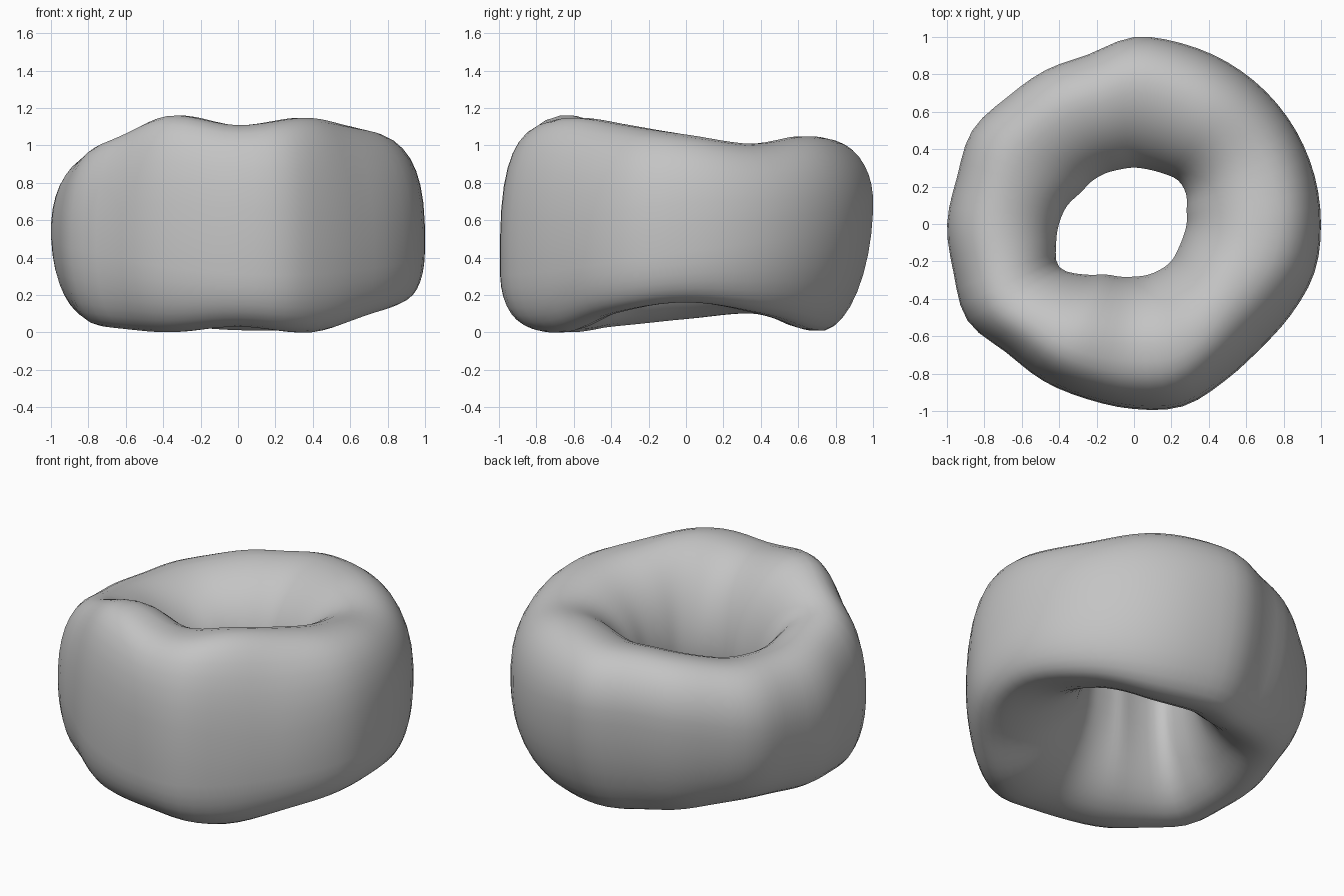
import bpy
import bmesh
from math import sin, cos, pi, floor, copysign

default_cube = bpy.data.objects.get("Cube")
if default_cube:
    bpy.data.objects.remove(default_cube, do_unlink=True)

# Outlines seen from above: radius at even steps of angle, counterclockwise from +x
OUTER = [1, 1, 1, 1, 1, 1, 1, .94, .95, .96, 1, .98,
         1, 1, 1.03, .97, .97, .97, .99, 1.01, .97, .95, .97, 1]
HOLE = [.28, .29, .32, .33, .31, .3, .3, .3, .31, .32, .33, .37,
        .4, .43, .46, .38, .31, .29, .28, .28, .28, .28, .27, .27]

# Heights around the ring: crest, underside, and widest level of the outer wall
CREST = [1.06, 1.01, 1.05, 1.03, 1, .95, .95, 1.02, 1.16, 1.11, 1.15, 1.11]
UNDERSIDE = [.16, .1, .02, .01, .04, .1, .07, .03, 0, .03, 0, .1]
BULGE = [.48, .55, .62, .7, .68, .6, .55, .5, .42, .36, .36, .4]

# How far out the crest and the underside ridge lie between hole and outer wall
CREST_PLACE = [.52, .52, .58, .62, .62, .6, .55, .55, .6, .55, .57, .5]
UNDERSIDE_PLACE = [.75, .7, .62, .6, .58, .58, .58, .6, .62, .66, .7, .75]

# Squareness of the shoulders and lower edge at eight directions
SHOULDER = [2.7, 2.3, 2.1, 2.1, 2.1, 2.4, 3, 2.3]
LOWER_EDGE = [2.6, 2.1, 1.9, 2, 2.1, 2.3, 2.5, 2.3]

HOLE_LEVEL = 0.6
SEGMENTS = 72
SIDES = 36


def around(values, turn):
    """Smooth periodic curve through evenly spaced values; turn runs 0 to 1."""
    count = len(values)
    position = turn * count
    i = floor(position)
    t = position - i
    a, b, c, d = (values[(i + k) % count] for k in (-1, 0, 1, 2))
    return b + t * (c - a + t * (2*a - 5*b + 4*c - d + t * (3*(b - c) + d - a))) / 2


def rounded(value, power):
    """Superellipse coordinate: a higher power gives squarer corners."""
    return copysign(abs(value) ** (2 / power), value)


def section_point(turn, angle):
    """Radius and height of one point on the ring's cross-section."""
    outer, hole = around(OUTER, turn), around(HOLE, turn)
    c, s = cos(angle), sin(angle)
    outside, upper = c > 0, s > 0
    place = around(CREST_PLACE if upper else UNDERSIDE_PLACE, turn)
    ridge = hole + place * (outer - hole)
    if outside:
        power = around(SHOULDER if upper else LOWER_EDGE, turn)
        level, reach = around(BULGE, turn), outer - ridge
    else:
        power = 1.9
        level, reach = HOLE_LEVEL, ridge - hole
    rise = around(CREST, turn) - level if upper else level - around(UNDERSIDE, turn)
    return ridge + reach * rounded(c, power), level + rise * rounded(s, power)


# Clay material
clay = bpy.data.materials.new("grey clay")
clay.use_nodes = True
grey = (0.55, 0.55, 0.55, 1)
clay.diffuse_color = grey
clay.node_tree.nodes["Principled BSDF"].inputs["Base Color"].default_value = grey

# Sweep the changing cross-section into a closed ring
bm = bmesh.new()
rings = []
for i in range(SEGMENTS):
    turn = i / SEGMENTS
    ring = []
    for j in range(SIDES):
        # Half-step offset keeps points off the seams between the four quarters
        radius, height = section_point(turn, 2 * pi * (j + 0.5) / SIDES)
        ring.append(bm.verts.new((radius * cos(2 * pi * turn),
                                  radius * sin(2 * pi * turn), height)))
    rings.append(ring)
for i, ring in enumerate(rings):
    following = rings[(i + 1) % SEGMENTS]
    for j in range(SIDES):
        k = (j + 1) % SIDES
        bm.faces.new((ring[j], following[j], following[k], ring[k]))
bmesh.ops.recalc_face_normals(bm, faces=bm.faces)

mesh = bpy.data.meshes.new("lumpy_ring")
bm.to_mesh(mesh)
bm.free()
mesh.materials.append(clay)
mesh.shade_smooth()
body = bpy.data.objects.new("lumpy_ring", mesh)
bpy.context.collection.objects.link(body)
